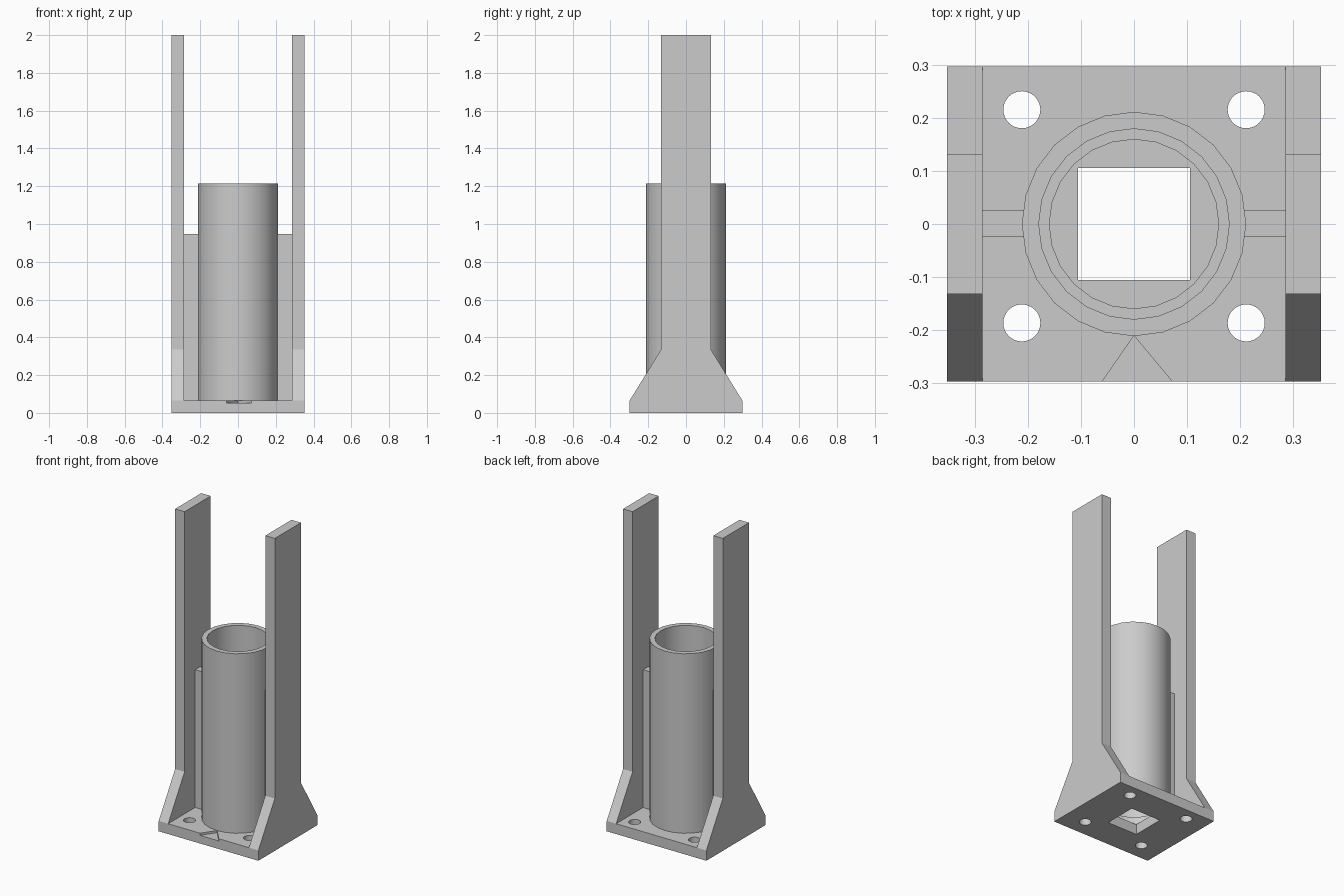
import bpy, bmesh
from math import pi, radians
from mathutils import Matrix, Vector

cube = bpy.data.objects.get("Cube")
if cube:
    bpy.data.objects.remove(cube, do_unlink=True)

grey = bpy.data.materials.new("plain_grey")
grey.use_nodes = True
colour = (0.6, 0.6, 0.6, 1)
grey.diffuse_color = colour
grey.node_tree.nodes["Principled BSDF"].inputs["Base Color"].default_value = colour

BASE_TOP = 0.066
HALF_X, HALF_Y = 0.353, 0.298
INNER_X = 0.286


def finish(name, bm):
    bmesh.ops.recalc_face_normals(bm, faces=bm.faces[:])
    mesh = bpy.data.meshes.new(name)
    bm.to_mesh(mesh)
    bm.free()
    mesh.materials.append(grey)
    obj = bpy.data.objects.new(name, mesh)
    bpy.context.collection.objects.link(obj)
    return obj


def add_box(bm, lo, hi):
    lo, hi = Vector(lo), Vector(hi)
    place = Matrix.Translation((lo + hi) / 2) @ Matrix.Diagonal((*(hi - lo), 1))
    bmesh.ops.create_cube(bm, size=1, matrix=place)


def add_prism(bm, points, offset):
    face = bm.faces.new([bm.verts.new(p) for p in points])
    grown = bmesh.ops.extrude_face_region(bm, geom=[face])["geom"]
    verts = [v for v in grown if isinstance(v, bmesh.types.BMVert)]
    bmesh.ops.translate(bm, verts=verts, vec=offset)


def smooth(obj):
    bpy.ops.object.select_all(action="DESELECT")
    obj.select_set(True)
    bpy.context.view_layer.objects.active = obj
    bpy.ops.object.shade_smooth_by_angle(angle=radians(30))


# Base plate
bm = bmesh.new()
add_box(bm, (-HALF_X, -HALF_Y, 0), (HALF_X, HALF_Y, BASE_TOP))
base = finish("base_plate", bm)

# Cutter: square opening, four screw holes and the front arrow notch
bm = bmesh.new()
add_box(bm, (-0.106, -0.106, -0.1), (0.106, 0.106, 0.2))
for x in (-0.212, 0.212):
    for y in (-0.187, 0.216):
        bmesh.ops.create_cone(bm, cap_ends=True, segments=32, radius1=0.035,
                              radius2=0.035, depth=0.4,
                              matrix=Matrix.Translation((x, y, 0)))
add_prism(bm, [(0, -0.211, 0.052), (-0.066, -0.306, 0.052), (0.079, -0.306, 0.052)],
          (0, 0, 0.1))
cutter = finish("base_cutter", bm)
cutter.hide_render = True
cut = base.modifiers.new("openings", "BOOLEAN")
cut.object = cutter
cut.solver = "EXACT"
bpy.context.view_layer.objects.active = base
bpy.ops.object.modifier_apply(modifier="openings")
bpy.data.objects.remove(cutter, do_unlink=True)
smooth(base)

# Tube with a narrower ledge low in the bore
profile = [(0.212, BASE_TOP), (0.212, 1.215), (0.18, 1.215), (0.18, 0.12),
           (0.16, 0.12), (0.16, BASE_TOP)]
bm = bmesh.new()
ring = [bm.verts.new((0, r, z)) for r, z in profile]
edges = [bm.edges.new((v, ring[(i + 1) % len(ring)])) for i, v in enumerate(ring)]
bmesh.ops.spin(bm, geom=ring + edges, axis=(0, 0, 1), cent=(0, 0, 0),
               angle=2 * pi, steps=24, use_merge=True)
bmesh.ops.remove_doubles(bm, verts=bm.verts[:], dist=0.0001)
smooth(finish("tube", bm))

# Flared uprights and the ribs that tie them to the tube
foot, post = HALF_Y, 0.132
outline = [(-foot, BASE_TOP), (foot, BASE_TOP), (post, 0.335), (post, 2),
           (-post, 2), (-post, 0.335)]
for side, name in ((1, "left"), (-1, "right")):
    bm = bmesh.new()
    add_prism(bm, [(side * INNER_X, y, z) for y, z in outline],
              (side * (HALF_X - INNER_X), 0, 0))
    finish(name + "_upright", bm)

    bm = bmesh.new()
    inner, outer = sorted((side * 0.205, side * INNER_X))
    add_box(bm, (inner, -0.025, BASE_TOP), (outer, 0.026, 0.948))
    finish(name + "_rib", bm)
